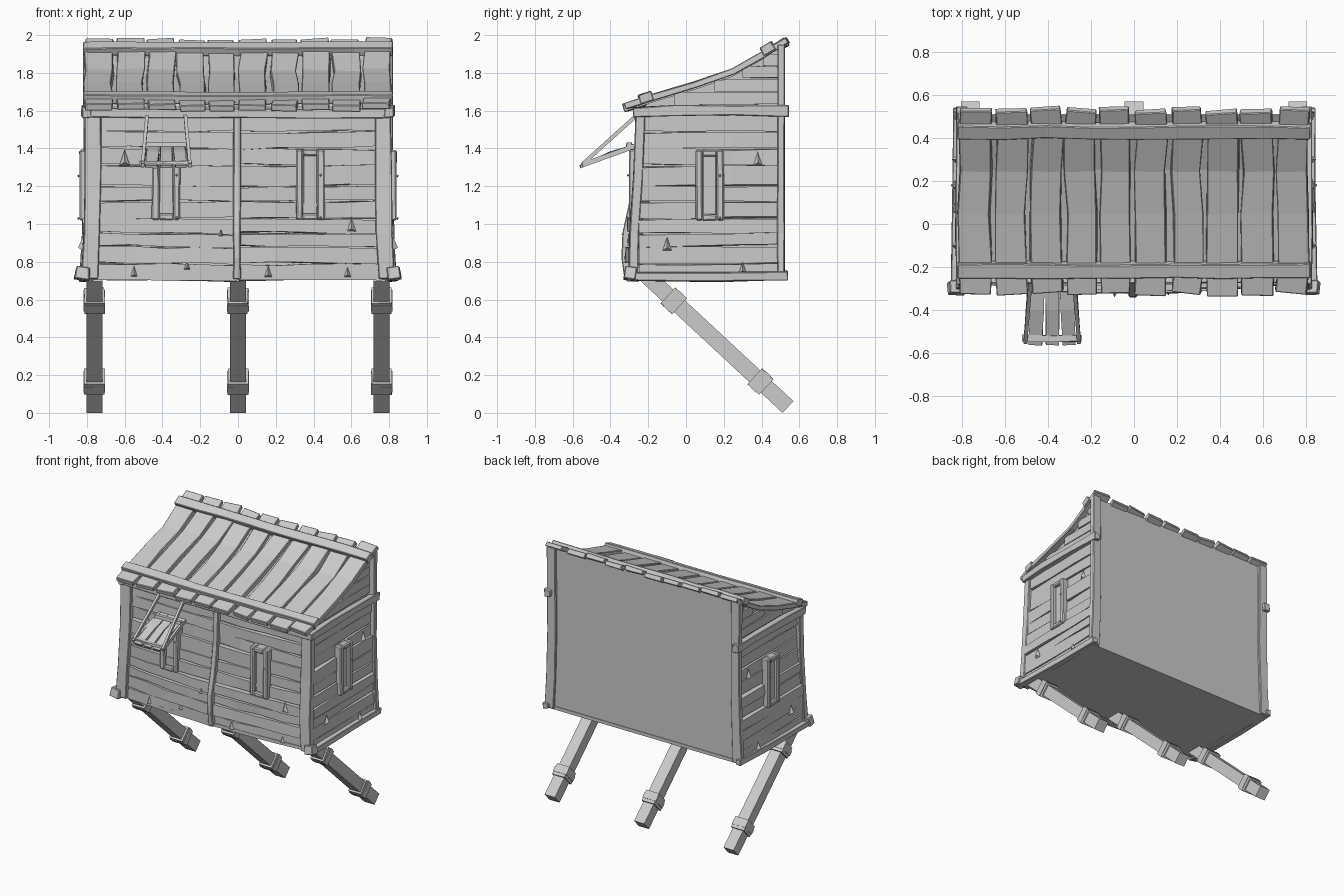
import bpy, bmesh, math, random
from mathutils import Vector as V

if "Cube" in bpy.data.objects:
    bpy.data.objects.remove(bpy.data.objects["Cube"])

random.seed(7)
R = lambda a: random.uniform(-a, a)
X, Y, Z = V((1, 0, 0)), V((0, 1, 0)), V((0, 0, 1))


def beam(bm, pts, across, w, t, j=0.0):
    """Rectangular plank swept along pts; 'across' is the width direction."""
    pts, rings = [V(p) for p in pts], []
    for i, p in enumerate(pts):
        tan = (pts[min(i + 1, len(pts) - 1)] - pts[max(i - 1, 0)]).normalized()
        n = tan.cross(across).normalized()
        a = n.cross(tan)
        rings.append([bm.verts.new(p + a * (w / 2 * sa + R(j)) + n * (t / 2 * sn + R(j * .5)))
                      for sa, sn in ((-1, -1), (1, -1), (1, 1), (-1, 1))])
    for r, q in zip(rings, rings[1:]):
        for k in range(4):
            bm.faces.new((r[k], r[(k + 1) % 4], q[(k + 1) % 4], q[k]))
    bm.faces.new(rings[0])
    bm.faces.new(rings[-1][::-1])


def prism(bm, outline, depth):
    """Closed outline pushed along a depth vector."""
    a = [bm.verts.new(p) for p in outline]
    b = [bm.verts.new(V(p) + depth) for p in outline]
    bm.faces.new(a)
    bm.faces.new(b[::-1])
    for i in range(len(a)):
        k = (i + 1) % len(a)
        bm.faces.new((a[i], a[k], b[k], b[i]))


def chip(bm, p, u, out, s):
    """Small splinter standing on the wall."""
    p = V(p)
    a, b, c = (bm.verts.new(q) for q in (p - u * .4 * s, p + u * .4 * s, p + Z * 1.2 * s))
    d = bm.verts.new(p + out * .025 + Z * .25 * s)
    for f in ((a, b, c), (a, b, d), (b, c, d), (c, a, d)):
        bm.faces.new(f)


def finish(name, bm, bevel=0.0):
    bmesh.ops.recalc_face_normals(bm, faces=bm.faces)
    me = bpy.data.meshes.new(name)
    bm.to_mesh(me)
    bm.free()
    ob = bpy.data.objects.new(name, me)
    bpy.context.collection.objects.link(ob)
    if bevel:
        m = ob.modifiers.new("chamfer", 'BEVEL')
        m.width, m.segments, m.limit_method = bevel, 1, 'ANGLE'
    return ob


# bulging wall surfaces
def bump(z):
    return math.exp(-((z - .88) / .25) ** 2)


def front_y(x, z):
    return -.24 - .03 * (1.6 - z) / .9 - .055 * bump(z) * math.cos(math.pi * x / 1.6)


def side_x(y, z):
    return .785 + .03 * (1.6 - z) / .9 + .012 * bump(z)


ROOF = [(-.325, 1.617), (-.2, 1.655), (.05, 1.73), (.25, 1.80), (.4, 1.885), (.53, 1.968)]
ROWS = [.70, .79, .88, .95, 1.03, 1.12, 1.20, 1.31, 1.40, 1.49, 1.60]

# solid core with flat back
bm = bmesh.new()
prof = [(-.23, .715), (-.22, 1.62)] + [(y, z - .015) for y, z in ROOF[1:-1]] + [(.505, 1.94), (.505, .715)]
prism(bm, [(-.765, y, z) for y, z in prof], X * 1.53)
finish("cabin_core", bm)

# floor slab
bm = bmesh.new()
prism(bm, [(-.82, -.27, .703), (-.4, -.30, .703), (0, -.31, .703), (.4, -.30, .703),
           (.82, -.27, .703), (.82, .51, .703), (-.82, .51, .703)], Z * .025)
finish("floor", bm)

# front wall planks, two bays
bm = bmesh.new()
for lo, hi in zip(ROWS, ROWS[1:]):
    for x0, x1 in ((-.76, -.005), (.005, .76)):
        out, tilt = R(.008), R(.008)
        pts = []
        for i in range(5):
            x, z = x0 + (x1 - x0) * i / 4, (lo + hi) / 2
            pts.append((x, front_y(x, z) + .03 + out, z + tilt * (i - 2) / 2))
        beam(bm, pts, Z, hi - lo - .006, .06, .006)
for x, z, s in ((-.6, 1.31, .07), (.6, .96, .065), (.16, .72, .05), (-.27, .76, .04),
                (-.09, .935, .03), (-.55, .72, .05), (.58, .72, .045)):
    chip(bm, (x, front_y(x, z) - .002, z), X, -Y, s)
finish("front_planks", bm)

# side wall and gable planks
bm = bmesh.new()
for s in (-1, 1):
    for lo, hi in zip(ROWS, ROWS[1:]):
        out, tilt, z = R(.009), R(.008), (lo + hi) / 2
        pts = [(s * (side_x(y, z) - .025 + out), y, z + tilt * k)
               for k, y in ((-1, -.25), (-.3, 0), (.3, .25), (1, .5))]
        beam(bm, pts, Z, hi - lo - .006, .05, .006)
    for z, y in ((1.665, -.06), (1.735, .15), (1.805, .30), (1.87, .41)):
        beam(bm, [(s * .765, y, z), (s * .765, .49, z)], Z, .062, .03, .004)
    for y, z, k in ((.38, 1.31, .06), (-.1, .86, .06), (.3, .74, .05)):
        chip(bm, (s * side_x(y, z), y, z), Y, X * s, k)
finish("side_planks", bm)

# corner posts and the middle front post
bm = bmesh.new()
for s in (-1, 1):
    beam(bm, [(s * .768, -.24, 1.61), (s * .77, -.255, 1.25), (s * .775, -.275, .95),
              (s * .785, -.28, .71)], X, .085, .05, .004)
    beam(bm, [(s * .785, .503, 1.95), (s * .78, .503, 1.3), (s * .79, .503, .95),
              (s * .80, .503, .71)], X, .075, .04, .004)
beam(bm, [(-.005, front_y(0, z) - .003, z) for z in (1.6, 1.3, 1.1, .95, .82, .71)], X, .04, .04, .003)
finish("wall_posts", bm, .005)

# sill rails, corner blocks and eave beams
bm = bmesh.new()
for s in (-1, 1):
    beam(bm, [(s * .83, -.31, .725), (s * .825, -.1, .722), (s * .82, .2, .72), (s * .82, .54, .728)],
         Z, .045, .045, .006)
    beam(bm, [(s * .83, -.30, .705), (s * .82, -.29, .77)], X, .075, .06, .006)
    beam(bm, [(s * .80, -.28, 1.59), (s * .805, -.05, 1.60), (s * .80, .25, 1.60), (s * .80, .545, 1.597)],
         Z, .055, .05, .006)
beam(bm, [(x, -.25, 1.588 + R(.006)) for x in (-.8, -.4, 0, .4, .8)], Z, .05, .05, .004)
finish("sill_and_eave_beams", bm, .004)

# sagging roof boards
bm = bmesh.new()
for i in range(10):
    x, lift, w = -.738 + .164 * i, R(.008), .143 + R(.006)
    e = R(.012)
    pts = [(x + R(.010), y + (e if k in (0, 5) else 0), z + lift) for k, (y, z) in enumerate(ROOF)]
    beam(bm, pts, X, w, .036, .005)
finish("roof_boards", bm, .004)

# roof battens
bm = bmesh.new()
for y, z, w in ((-.212, 1.668, .07), (.435, 1.928, .07)):
    slope = V((0, 1, .33 if y < 0 else .6)).normalized()
    beam(bm, [(-.82 + .205 * i, y + R(.004), z + R(.003)) for i in range(9)], slope, w, .05, .003)
finish("roof_battens", bm, .004)


# slit windows: chamfered frame around a recessed panel
def window(name, centre, u, out):
    bm = bmesh.new()
    c = V(centre)
    for s in (-1, 1):
        beam(bm, [c + u * s * .056 - Z * .187, c + u * s * .056 + Z * .187], u, .038, .07, .003)
        beam(bm, [c - u * .04 + Z * s * .17, c + u * .04 + Z * s * .17], Z, .034, .068, .002)
    beam(bm, [c - out * .012 - Z * .16, c - out * .012 + Z * .16], u, .08, .045)
    chip(bm, c + u * .055 + out * .034 + Z * .04, u, out, .03)
    chip(bm, c + u * .055 + out * .034 - Z * .185, u, out, .03)
    finish(name, bm, .008)


for x, n in ((-.38, "left"), (.382, "right")):
    window("front_window_" + n, (x, front_y(x, 1.2) - .006, 1.208), X, -Y)
for s, n in ((-1, "left"), (1, "right")):
    window("side_window_" + n, (s * (side_x(.12, 1.2) + .004), .125, 1.205), Y, X * s)

# propped awning over the left window
bm = bmesh.new()
for i in (-1, 0, 1):
    beam(bm, [(-.38 + i * .066, -.25, 1.42), (-.38 + i * .07, -.40, 1.375), (-.38 + i * .078, -.56, 1.303)],
         X, .063, .016, .003)
for s in (-1, 1):
    beam(bm, [(-.38 + s * .10, -.25, 1.585), (-.38 + s * .125, -.55, 1.315)], X, .018, .02)
    beam(bm, [(-.38 + s * .105, -.25, 1.42), (-.38 + s * .125, -.55, 1.312)], X, .016, .026)
beam(bm, [(-.52, -.53, 1.325), (-.38, -.533, 1.322), (-.245, -.53, 1.326)], Y, .03, .02, .003)
beam(bm, [(-.49, -.30, 1.42), (-.27, -.30, 1.42)], Y, .03, .02, .003)
finish("awning", bm)

# slanted support legs with clamps
top, foot = V((0, -.21, .728)), V((0, .54, .031))
d = (foot - top).normalized()
for x, n in ((-.76, "left"), (0, "middle"), (.76, "right")):
    bm = bmesh.new()
    o = X * x
    beam(bm, [top + o, foot + o], X, .086, .085)
    for y in (-.065, .395):
        c = top + d * ((y - top.y) / d.y) + o
        beam(bm, [c - d * .042, c + d * .042], X, .108, .112, .003)
        beam(bm, [c - d * .02, c + d * .02], X, .114, .118)
    finish("support_leg_" + n, bm)
